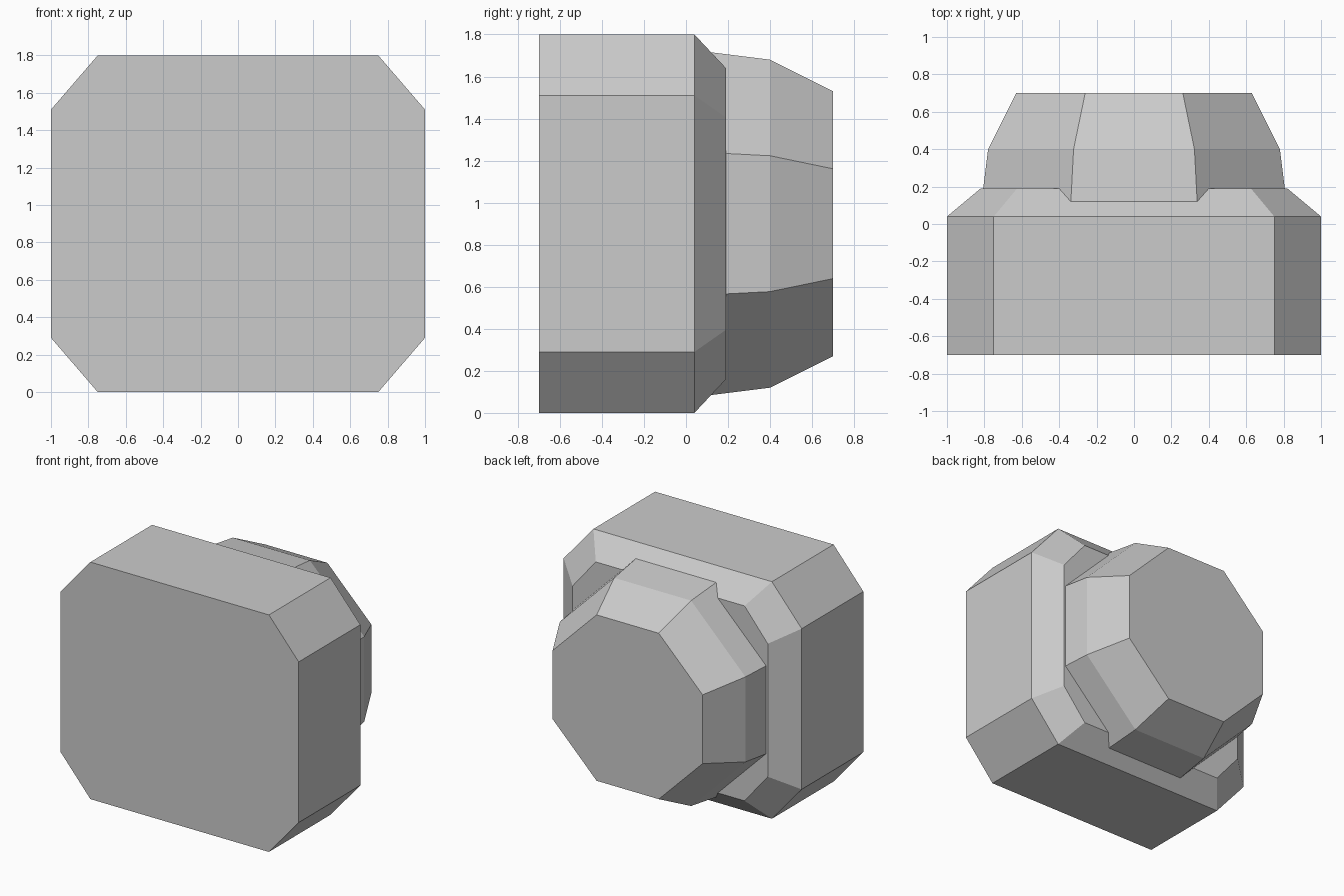
import bpy, bmesh, math

cube = bpy.data.objects.get("Cube")
if cube:
    bpy.data.objects.remove(cube, do_unlink=True)

CENTRE_Z = 0.9

# One light grey for every part
grey = bpy.data.materials.new("light_grey")
grey.use_nodes = True
colour = (0.6, 0.6, 0.6, 1)
grey.diffuse_color = colour
grey.node_tree.nodes["Principled BSDF"].inputs["Base Color"].default_value = colour


def octagon(half_w, half_h, corner_x, corner_z):
    """Outline of a chamfered rectangle, as (x, z) pairs in order."""
    quarter = [(half_w, corner_z), (corner_x, half_h)]
    right = [(x, -z) for x, z in reversed(quarter)] + quarter
    return right + [(-x, -z) for x, z in right]


def loft(name, rings):
    """Join (y, outline) rings into a capped solid."""
    bm = bmesh.new()
    loops = [[bm.verts.new((x, y, z + CENTRE_Z)) for x, z in outline]
             for y, outline in rings]
    for a, b in zip(loops, loops[1:]):
        n = len(a)
        for i in range(n):
            j = (i + 1) % n
            bm.faces.new((a[i], a[j], b[j], b[i]))
    bm.faces.new(loops[0])
    bm.faces.new(loops[-1])
    bmesh.ops.recalc_face_normals(bm, faces=bm.faces)
    mesh = bpy.data.meshes.new(name)
    bm.to_mesh(mesh)
    bm.free()
    mesh.materials.append(grey)
    obj = bpy.data.objects.new(name, mesh)
    bpy.context.collection.objects.link(obj)
    return obj


# Chamfered block with a bevelled back rim
outer = octagon(1.0, 0.9, 0.75, 0.61)
inner = octagon(0.82, 0.74, 0.625, 0.505)
loft("body", [(-0.70, outer), (0.04, outer), (0.19, inner)])

# Tapered regular octagon set into the back
t = math.tan(math.pi / 8)
knob_profile = [(0.08, 0.82), (0.40, 0.78), (0.70, 0.63)]
loft("back_knob", [(y, octagon(r, r, r * t, r * t)) for y, r in knob_profile])
